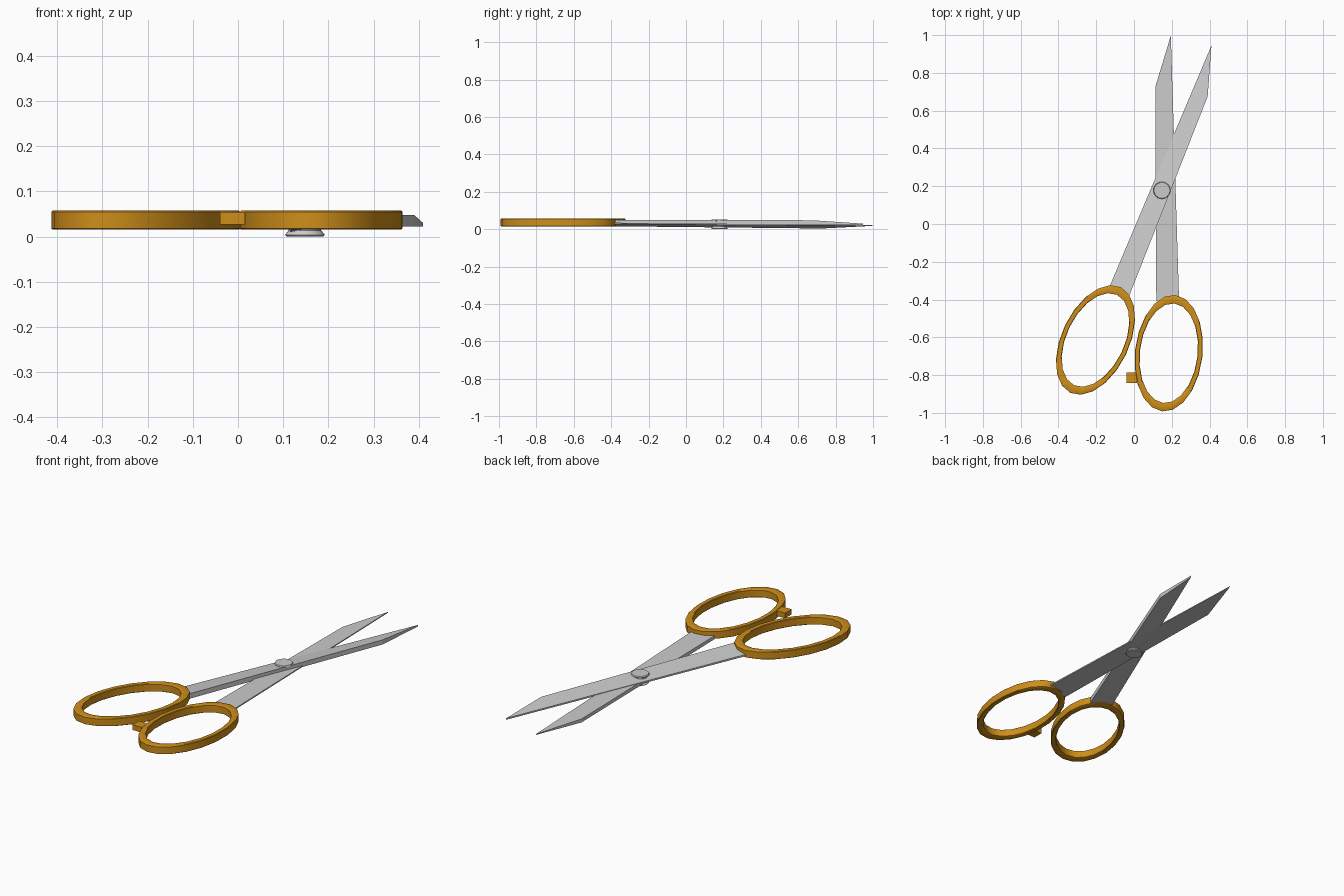
import bpy, bmesh, math

if "Cube" in bpy.data.objects:
    bpy.data.objects.remove(bpy.data.objects["Cube"])

orange = bpy.data.materials.new("orange_plastic")
orange.diffuse_color = (0.62, 0.27, 0.01, 1)
orange.use_nodes = True
orange.node_tree.nodes["Principled BSDF"].inputs["Base Color"].default_value = orange.diffuse_color


def finish(name, bm, mat=None, smooth=False):
    bmesh.ops.recalc_face_normals(bm, faces=bm.faces)
    me = bpy.data.meshes.new(name)
    bm.to_mesh(me)
    bm.free()
    ob = bpy.data.objects.new(name, me)
    bpy.context.collection.objects.link(ob)
    if mat:
        me.materials.append(mat)
    if smooth:
        bpy.ops.object.select_all(action='DESELECT')
        bpy.context.view_layer.objects.active = ob
        ob.select_set(True)
        bpy.ops.object.shade_smooth_by_angle(angle=math.radians(35))
    return ob


def blade(name, pts):
    """Wedge blade; each point is x, y, low z, high z around the outline."""
    bm = bmesh.new()
    lo = [bm.verts.new((x, y, a)) for x, y, a, b in pts]
    hi = [bm.verts.new((x, y, b)) for x, y, a, b in pts]
    n = len(pts)
    bm.faces.new(lo)
    bm.faces.new(hi)
    for i in range(n):
        j = (i + 1) % n
        bm.faces.new((lo[i], lo[j], hi[j], hi[i]))
    return finish(name, bm)


def ring(name, cx, cy, lean, segs=20):
    """Oval finger loop with a lightly chamfered rectangular section."""
    prof = [(1.0, .018), (.985, .0155), (.87, .0155), (.855, .018),
            (.855, .055), (.87, .0575), (.985, .0575), (1.0, .055)]
    c, s = math.cos(lean), math.sin(lean)
    bm = bmesh.new()
    loops = []
    for i in range(segs):
        t = math.tau * i / segs
        u, v = .179 * math.cos(t), .31 * math.sin(t)
        x, y = u * c + v * s, -u * s + v * c
        loops.append([bm.verts.new((cx + k * x, cy + k * y, z)) for k, z in prof])
    m = len(prof)
    for i in range(segs):
        a, b = loops[i], loops[(i + 1) % segs]
        for k in range(m):
            l = (k + 1) % m
            bm.faces.new((a[k], b[k], b[l], a[l]))
    return finish(name, bm, orange, True)


# Blades: thick along the spine, thin along the cutting edge
blade("upper_blade", [(-.027, -.385, .022, .049), (.390, .675, .023, .048),
                      (.410, .945, .022, .030), (-.127, -.325, .023, .032)])
blade("lower_blade", [(.118, -.41, .016, .035), (.238, -.385, .028, .035),
                      (.195, .997, .018, .023), (.113, .727, .004, .023)])

# Finger loops
ring("left_loop", -.204, -.614, math.radians(25.5))
ring("right_loop", .184, -.684, math.radians(6.5))

# Stop nub between the loops
bm = bmesh.new()
bmesh.ops.create_cube(bm, size=1)
for v in bm.verts:
    v.co = (-.012 + v.co.x * .055, -.814 + v.co.y * .055, .041 + v.co.z * .028)
finish("stop_nub", bm, orange)

# Pivot screw: flared heads joined by a shank
bm = bmesh.new()
levels = [(.040, 0), (.044, .004), (.036, .014), (.036, .040), (.045, .046), (.042, .052)]
rows = [[bm.verts.new((.148 + r * math.cos(math.tau * i / 24),
                       .178 + r * math.sin(math.tau * i / 24), z)) for i in range(24)]
        for r, z in levels]
for a, b in zip(rows, rows[1:]):
    for i in range(24):
        j = (i + 1) % 24
        bm.faces.new((a[i], a[j], b[j], b[i]))
bm.faces.new(rows[0])
bm.faces.new(rows[-1])
finish("pivot_screw", bm, None, True)
